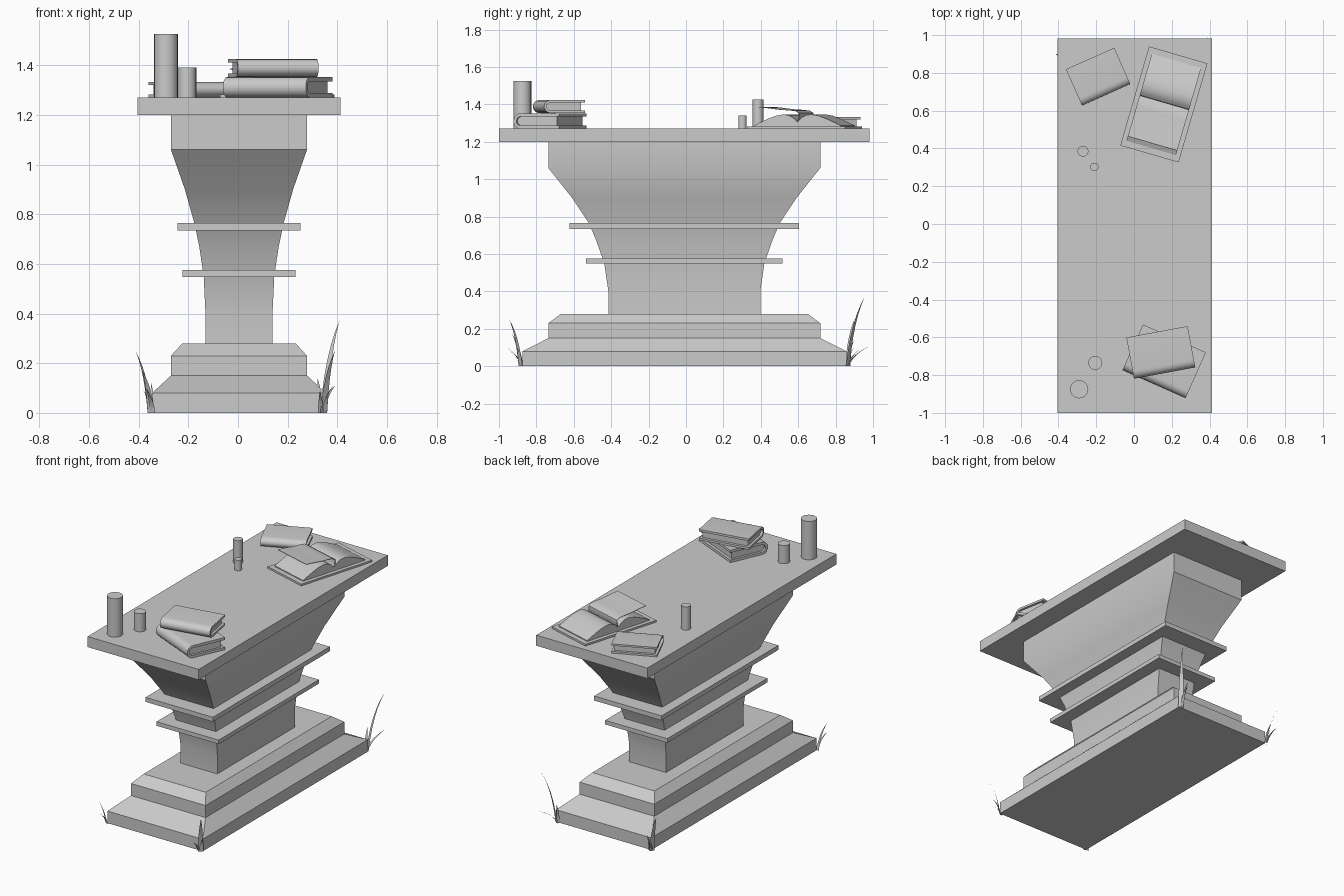
import bpy, bmesh, math
from mathutils import Vector

if "Cube" in bpy.data.objects:
    bpy.data.objects.remove(bpy.data.objects["Cube"])

CX, CY = 0.004, -0.009   # the stonework sits very slightly off the origin
TOP = 1.27               # table surface height


def finish(name, bm, loc=(0, 0, 0), angle=0, smooth=30, closed=True):
    if closed:
        bmesh.ops.recalc_face_normals(bm, faces=bm.faces)
    me = bpy.data.meshes.new(name)
    bm.to_mesh(me)
    bm.free()
    ob = bpy.data.objects.new(name, me)
    bpy.context.collection.objects.link(ob)
    ob.location = loc
    ob.rotation_euler.z = math.radians(angle)
    if smooth:
        bpy.ops.object.select_all(action='DESELECT')
        ob.select_set(True)
        bpy.context.view_layer.objects.active = ob
        bpy.ops.object.shade_smooth_by_angle(angle=math.radians(smooth))
    return ob


def rect_loft(name, rings, smooth=0):
    """Stack of rectangles given as (half x, half y, z)."""
    bm = bmesh.new()
    loops = [[bm.verts.new((CX + sx * hx, CY + sy * hy, z))
              for sx, sy in ((-1, -1), (1, -1), (1, 1), (-1, 1))] for hx, hy, z in rings]
    for a, b in zip(loops, loops[1:]):
        for i in range(4):
            j = (i + 1) % 4
            bm.faces.new((a[i], a[j], b[j], b[i]))
    bm.faces.new(loops[0][::-1])
    bm.faces.new(loops[-1])
    return finish(name, bm, smooth=smooth)


def prism(name, profile, length, loc, angle, smooth=35):
    """Closed (y, z) profile extruded along local x, centred."""
    bm = bmesh.new()
    face = bm.faces.new([bm.verts.new((-length / 2, y, z)) for y, z in profile])
    ext = bmesh.ops.extrude_face_region(bm, geom=[face])
    bmesh.ops.translate(bm, vec=(length, 0, 0),
                        verts=[v for v in ext['geom'] if isinstance(v, bmesh.types.BMVert)])
    return finish(name, bm, loc, angle, smooth)


# stepped base, flared pillar, mouldings and table top
rect_loft("stepped_base", [(.350, .866, 0), (.350, .866, .08), (.274, .727, .15),
                           (.274, .727, .23), (.228, .660, .28)])
rect_loft("pillar", [(.135, .406, .27), (.135, .406, .40), (.142, .428, .55), (.160, .470, .67),
                     (.180, .510, .765), (.218, .600, .90), (.274, .727, 1.06),
                     (.274, .727, 1.21)], 25)
rect_loft("lower_moulding", [(.228, .525, .548), (.228, .525, .575)])
rect_loft("upper_moulding", [(.247, .613, .735), (.247, .613, .765)])
rect_loft("table_top", [(.408, .991, 1.20), (.408, .991, TOP)])

# candles
for i, (x, y, r, h) in enumerate([(-.29, -.875, .048, .255), (-.205, -.735, .037, .12),
                                  (-.27, .385, .029, .155), (-.21, .302, .022, .07)]):
    bm = bmesh.new()
    bmesh.ops.create_cone(bm, cap_ends=True, segments=20, radius1=r, radius2=r, depth=h)
    finish(f"candle_{i + 1}", bm, (x, y, TOP + h / 2))


def book(name, x, y, z, angle, length, width, height, t):
    """Closed book: U-shaped cover with rounded spine on -y, plus page block."""
    def arc(rx, rz):
        return [(-width / 2 + .04 - rx * math.sin(a), height / 2 + rz * math.cos(a))
                for a in (math.pi * k / 10 for k in range(11))]
    outer, inner = arc(.04, height / 2), arc(.04 - t, height / 2 - t)
    w = width / 2
    cover = [(w, height)] + outer + [(w, 0), (w, t)] + inner[::-1] + [(w, height - t)]
    prism(name + "_cover", cover, length, (x, y, z), angle)
    prism(name + "_pages", [(w - .018, height - t)] + inner + [(w - .018, t)],
          length - .03, (x, y, z), angle)


book("lower_book", .16, -.727, TOP, -24, .365, .265, .082, .017)
book("upper_book", .142, -.68, TOP + .083, 10.5, .33, .222, .071, .014)
book("small_book", -.19, .78, TOP, 24, .28, .21, .062, .012)

# open book: cover board, two arched page stacks, and one lifted leaf
loc, ang = (.158, .633, TOP), -16.2
prism("open_book_cover", [(-.273, 0), (.273, 0), (.273, .012), (-.273, .012)], .322, loc, ang)
half = [(.24, .018), (.20, .036), (.16, .054), (.12, .069), (.08, .076),
        (.05, .073), (.025, .060)]
pages = ([(.24, .012)] + half + [(0, .035)]
         + [(-y, z) for y, z in half[::-1]] + [(-.24, .012)])
prism("open_book_pages", pages, .272, loc, ang)
leaf = [(0, .035), (.012, .062), (.010, .085), (-.01, .097), (-.05, .101), (-.09, .103),
        (-.13, .108), (-.17, .113), (-.215, .117)]
prism("lifted_page", leaf + [(y - .001, z - .003) for y, z in leaf[::-1]], .272, loc, ang)


# grass tufts at the base corners
def blade(bm, base, tip, width):
    base, tip = Vector(base), Vector(tip)
    mid = base.lerp(tip, .25)
    mid.z = base.z + (tip.z - base.z) * .65
    out = tip - base
    side = Vector((-out.y, out.x, 0)).normalized() * width / 2
    prev, n = None, 6
    for i in range(n + 1):
        s = i / n
        p = base * (1 - s) ** 2 + mid * 2 * s * (1 - s) + tip * s * s
        w = side * (1 - s ** 1.5)
        row = [bm.verts.new(p)] if i == n else [bm.verts.new(p - w), bm.verts.new(p + w)]
        if prev:
            bm.faces.new([prev[0], prev[1]] + row[::-1])
        prev = row


tufts = {"front_left": ((-.35, -.88), [(-.385, -.93, .17), (-.37, -.96, .10)]),
         "front_right": ((.345, -.885), [(.39, -.945, .25), (.385, -.91, .11), (.33, -.96, .09)]),
         "back_right": ((.345, .865), [(.408, .955, .37), (.392, .99, .11), (.32, .90, .14)]),
         "back_left": ((-.355, .865), [(-.413, .90, .25), (-.38, .93, .09), (-.35, .91, .12)])}
for name, ((x, y), tips) in tufts.items():
    bm = bmesh.new()
    for k, tip in enumerate(tips):
        blade(bm, (x + .006 * k * (1 if x < 0 else -1), y, 0), tip, .034 if k == 0 else .022)
    finish("grass_" + name, bm, smooth=60, closed=False)
